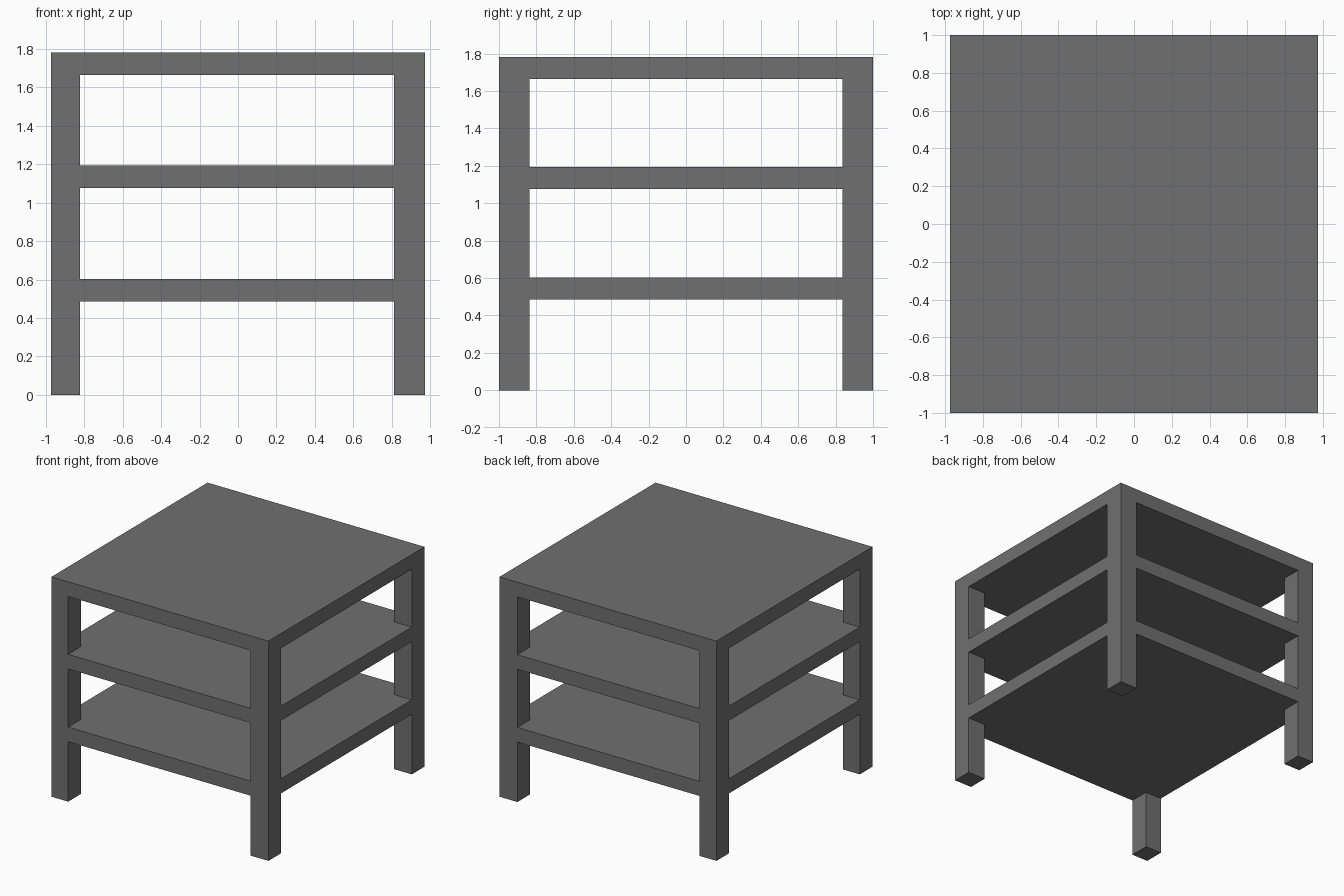
import bpy, bmesh
from itertools import product

if "Cube" in bpy.data.objects:
    bpy.data.objects.remove(bpy.data.objects["Cube"])

# Break lines of the table: leg edges in x and y, shelf faces in z
X = [-0.973, -0.823, 0.812, 0.973]
Y = [-1.0, -0.836, 0.836, 1.0]
Z = [0, 0.486, 0.604, 1.076, 1.194, 1.663, 1.782]


def solid(i, j, k):
    """True where a cell is inside a shelf slab (odd layers) or a corner leg."""
    if not (0 <= i < 3 and 0 <= j < 3 and 0 <= k < 6):
        return False
    return k % 2 == 1 or (i != 1 and j != 1)


# Welded shell: keep only the cell faces that border open air
bm = bmesh.new()
verts = {}


def vert(i, j, k):
    if (i, j, k) not in verts:
        verts[i, j, k] = bm.verts.new((X[i], Y[j], Z[k]))
    return verts[i, j, k]


for cell in product(range(3), range(3), range(6)):
    if not solid(*cell):
        continue
    for axis, side in product(range(3), (0, 1)):
        beside = list(cell)
        beside[axis] += 2 * side - 1
        if solid(*beside):
            continue
        u, v = (axis + 1) % 3, (axis + 2) % 3
        corners = []
        for du, dv in ((0, 0), (1, 0), (1, 1), (0, 1)):
            p = list(cell)
            p[axis] += side
            p[u] += du
            p[v] += dv
            corners.append(vert(*p))
        bm.faces.new(corners if side else corners[::-1])

mesh = bpy.data.meshes.new("three_shelf_table")
bm.to_mesh(mesh)
bm.free()

# Plain grey finish
grey = bpy.data.materials.new("dark grey")
grey.diffuse_color = (0.16, 0.16, 0.16, 1)
grey.use_nodes = True
grey.node_tree.nodes["Principled BSDF"].inputs["Base Color"].default_value = grey.diffuse_color
mesh.materials.append(grey)

table = bpy.data.objects.new("three_shelf_table", mesh)
bpy.context.collection.objects.link(table)
